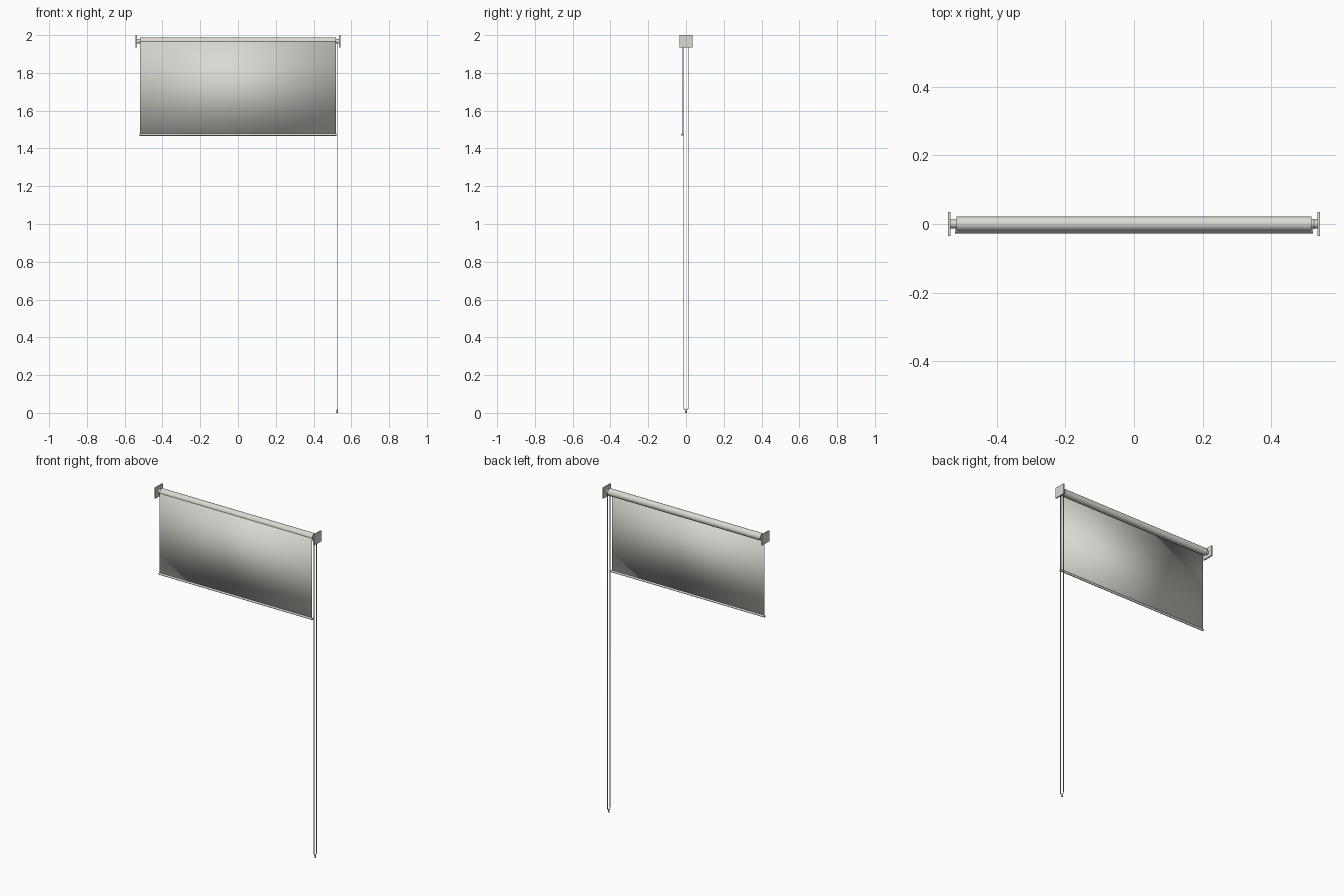
import bpy, math

if "Cube" in bpy.data.objects:
    bpy.data.objects.remove(bpy.data.objects["Cube"])

AXIS_Z = 1.967      # height of the roller axis
R = 0.0215          # roll radius


def material(name, rgb):
    m = bpy.data.materials.new(name)
    m.diffuse_color = (*rgb, 1)
    m.use_nodes = True
    m.node_tree.nodes["Principled BSDF"].inputs["Base Color"].default_value = m.diffuse_color
    return m


OFF_WHITE = material("warm off white", (0.70, 0.70, 0.65))


def finish(name):
    o = bpy.context.object
    o.name = name
    o.data.materials.append(OFF_WHITE)
    return o


def box(name, loc, size):
    bpy.ops.mesh.primitive_cube_add(size=1, location=loc)
    o = finish(name)
    o.scale = size
    bpy.ops.object.transform_apply(location=False, rotation=False, scale=True)
    return o


def rod_x(name, x0, x1, y, z, r, sides=32):
    bpy.ops.mesh.primitive_cylinder_add(vertices=sides, radius=r, depth=x1 - x0,
                                        location=((x0 + x1) / 2, y, z),
                                        rotation=(0, math.pi / 2, 0))
    return finish(name)


# Rolled-up fabric on the tube
rod_x("fabric_roll", -0.518, 0.518, 0, AXIS_Z, R, 48)
bpy.ops.object.shade_smooth_by_angle()

# Hanging sheet, softly shaded across its edges
box("hanging_sheet", (0, -R + 0.001, (1.472 + AXIS_Z) / 2),
    (1.036, 0.002, AXIS_Z - 1.472))
bpy.ops.object.shade_smooth()

# Weighted bar in the bottom hem
rod_x("bottom_bar", -0.522, 0.522, -R + 0.001, 1.473, 0.0065, 20)
bpy.ops.object.shade_smooth_by_angle()

# Wall brackets and hubs at both ends
for side, s in (("left", -1), ("right", 1)):
    box(side + "_bracket", (s * 0.539, 0, AXIS_Z + 0.0005), (0.008, 0.07, 0.065))
    a, b = sorted((s * 0.515, s * 0.536))
    rod_x(side + "_hub", a, b, 0, AXIS_Z, 0.0125)
    bpy.ops.object.shade_smooth_by_angle()

# Long pull cord loop round the right hub
CORD_X, CORD_R, LOW = 0.525, 0.0125, 0.028
pts = []
for cz, start in ((AXIS_Z, 0), (LOW, math.pi)):
    for i in range(13):
        a = start + math.pi * i / 12
        pts.append((CORD_X, CORD_R * math.cos(a), cz + CORD_R * math.sin(a)))
curve = bpy.data.curves.new("pull_cord", "CURVE")
curve.dimensions = "3D"
curve.bevel_depth = 0.002
curve.bevel_resolution = 2
spline = curve.splines.new("POLY")
spline.points.add(len(pts) - 1)
for p, co in zip(spline.points, pts):
    p.co = (*co, 1)
spline.use_cyclic_u = True
curve.materials.append(OFF_WHITE)
bpy.context.collection.objects.link(bpy.data.objects.new("pull_cord", curve))

# Small weight under the cord
bpy.ops.mesh.primitive_cone_add(vertices=20, radius1=0.005, radius2=0.003, depth=0.018,
                                location=(CORD_X, 0, 0.009))
finish("cord_weight")
bpy.ops.object.shade_smooth_by_angle()
